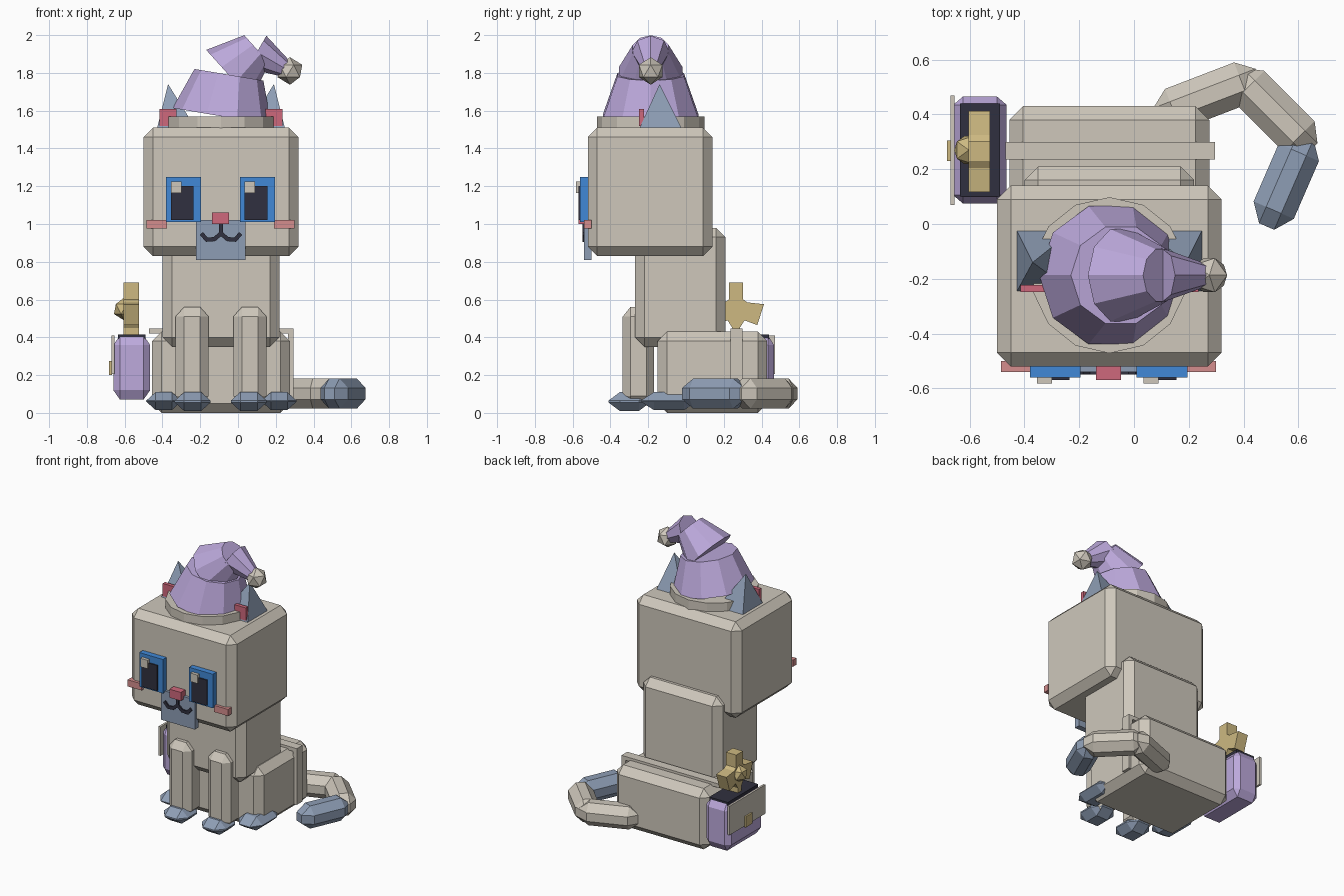
import bpy, bmesh, math
from mathutils import Vector, Matrix

if "Cube" in bpy.data.objects:
    bpy.data.objects.remove(bpy.data.objects["Cube"])


def material(name, rgb):
    m = bpy.data.materials.new(name)
    m.diffuse_color = (*rgb, 1)
    m.use_nodes = True
    m.node_tree.nodes["Principled BSDF"].inputs["Base Color"].default_value = m.diffuse_color
    return m


BEIGE = material("warm beige", (0.62, 0.575, 0.50))
PURPLE = material("lilac", (0.51, 0.40, 0.72))
SLATE = material("slate blue", (0.27, 0.34, 0.46))
ROSE = material("rose", (0.62, 0.14, 0.20))
BLUSH = material("blush", (0.66, 0.27, 0.27))
BLUE = material("eye blue", (0.053, 0.25, 0.68))
DARK = material("near black", (0.03, 0.03, 0.05))
GOLD = material("gold", (0.61, 0.485, 0.22))


def finish(bm, name, mat):
    bmesh.ops.recalc_face_normals(bm, faces=bm.faces)
    me = bpy.data.meshes.new(name)
    bm.to_mesh(me)
    bm.free()
    me.materials.append(mat)
    ob = bpy.data.objects.new(name, me)
    bpy.context.collection.objects.link(ob)
    return ob


def hull(name, mat, pts):
    bm = bmesh.new()
    for p in pts:
        bm.verts.new(p)
    bmesh.ops.remove_doubles(bm, verts=bm.verts, dist=1e-5)
    bmesh.ops.convex_hull(bm, input=bm.verts)
    bmesh.ops.dissolve_limit(bm, angle_limit=0.01, verts=bm.verts, edges=bm.edges)
    return finish(bm, name, mat)


def box(name, mat, x, y, z, bev=(0, 0, 0), turn=None):
    """Chamfered box from ranges; turn rotates it about its own centre."""
    c = Vector(((x[0] + x[1]) / 2, (y[0] + y[1]) / 2, (z[0] + z[1]) / 2))
    h = [(r[1] - r[0]) / 2 for r in (x, y, z)]
    pts = []
    for sx in (-1, 1):
        for sy in (-1, 1):
            for sz in (-1, 1):
                for k in range(3):
                    d = [h[i] - (0 if i == k else bev[i]) for i in range(3)]
                    p = Vector((sx * d[0], sy * d[1], sz * d[2]))
                    pts.append(c + (turn @ p if turn else p))
    return hull(name, mat, pts)


def taper(name, mat, p0, p1, r0, r1, sides):
    """Cone section running between two points."""
    p0, p1 = Vector(p0), Vector(p1)
    rot = (p1 - p0).to_track_quat('Z', 'Y').to_matrix().to_4x4()
    bm = bmesh.new()
    bmesh.ops.create_cone(bm, cap_ends=True, segments=sides, radius1=r0, radius2=r1,
                          depth=(p1 - p0).length,
                          matrix=Matrix.Translation((p0 + p1) / 2) @ rot)
    return finish(bm, name, mat)


MID = -0.09  # x of the body's centre line
B5 = (0.05, 0.05, 0.05)

# Body
box("head", BEIGE, (-0.50, 0.32), (-0.52, 0.14), (0.83, 1.51), B5)
box("torso", BEIGE, (-0.40, 0.22), (-0.27, 0.21), (0.35, 0.98), B5)
box("haunches", BEIGE, (-0.455, 0.275), (-0.15, 0.43), (0.0, 0.43), B5)

# Legs and paws
for side, leg, paw, hind in (("left", -0.243, -0.24, -0.393), ("right", 0.063, 0.057, 0.218)):
    box("front_leg_" + side, BEIGE, (leg - 0.088, leg + 0.088), (-0.335, -0.17),
        (0.04, 0.56), (0.045, 0.04, 0.05))
    box("front_paw_" + side, SLATE, (paw - 0.095, paw + 0.095), (-0.41, -0.19),
        (0.01, 0.11), (0.05, 0.06, 0.045))
    box("hind_paw_" + side, SLATE, (hind - 0.093, hind + 0.093), (-0.24, 0.06),
        (0.015, 0.11), (0.05, 0.07, 0.045))

# Tail: three chamfered segments (centre x, y, length, heading)
for i, (x, y, ln, ang, mat) in enumerate(((0.268, 0.467, 0.40, 21, BEIGE),
                                          (0.511, 0.411, 0.39, -45, BEIGE),
                                          (0.556, 0.156, 0.36, 66.5, SLATE))):
    box("tail_segment_%d" % (i + 1), mat, (x - ln / 2, x + ln / 2), (y - 0.08, y + 0.08),
        (0.022, 0.182), (0.065, 0.05, 0.05), Matrix.Rotation(math.radians(ang), 3, 'Z'))

# Strap over the haunches
box("strap_top", BEIGE, (-0.47, 0.295), (0.235, 0.30), (0.42, 0.447))
box("strap_side", BEIGE, (0.265, 0.295), (0.235, 0.30), (0.05, 0.43))

# Side bag with flap and clasp
box("bag", PURPLE, (-0.66, -0.465), (0.075, 0.465), (0.07, 0.41), (0.035, 0.03, 0.05))
box("bag_opening", DARK, (-0.635, -0.49), (0.10, 0.44), (0.39, 0.416))
box("bag_flap", BEIGE, (-0.67, -0.655), (0.07, 0.47), (0.205, 0.41))
box("bag_clasp", GOLD, (-0.682, -0.668), (0.23, 0.305), (0.20, 0.275))

# Gold toy poking out of the bag: mirrored outline, extruded
half = [(0.038, 0.69), (0.038, 0.60), (0.06, 0.585), (0.148, 0.575),
        (0.112, 0.465), (0.045, 0.49), (0.02, 0.45), (0.02, 0.40)]
outline = half + [(-a, b) for a, b in reversed(half)]
bm = bmesh.new()
face = bm.faces.new([bm.verts.new((-0.605, 0.265 + a, b)) for a, b in outline])
ext = bmesh.ops.extrude_face_region(bm, geom=[face])
bmesh.ops.translate(bm, vec=(0.08, 0, 0),
                    verts=[v for v in ext["geom"] if isinstance(v, bmesh.types.BMVert)])
finish(bm, "toy", GOLD)


def ball(name, mat, centre, radius):
    bm = bmesh.new()
    bmesh.ops.create_icosphere(bm, subdivisions=1, radius=radius,
                               matrix=Matrix.Translation(centre))
    finish(bm, name, mat)


ball("toy_knob", GOLD, (-0.603, 0.27, 0.55), 0.06)

# Eyes
for side, dx in (("left", 0), ("right", 0.39)):
    box("eye_" + side, BLUE, (-0.38 + dx, -0.195 + dx), (-0.56, -0.51), (1.01, 1.25))
    box("pupil_" + side, DARK, (-0.355 + dx, -0.235 + dx), (-0.569, -0.56), (1.02, 1.2))
    box("eye_glint_" + side, BEIGE, (-0.355 + dx, -0.30 + dx), (-0.583, -0.56), (1.165, 1.225))

# Cheeks, muzzle, nose
for side, x in (("left", -0.43), ("right", 0.245)):
    box("cheek_" + side, BLUSH, (x - 0.055, x + 0.055), (-0.54, -0.50), (0.975, 1.022))
box("muzzle", SLATE, (-0.223, 0.04), (-0.54, -0.50), (0.81, 1.02))
box("nose", ROSE, (-0.138, -0.048), (-0.57, -0.52), (1.0, 1.06))

# Mouth: short strokes
strokes = [((MID, 1.0), (MID, 0.945))]
for s in (-1, 1):
    path = [(0, 0.95), (0.035, 0.92), (0.075, 0.917), (0.10, 0.945)]
    path = [(MID + s * a, b) for a, b in path]
    strokes += list(zip(path, path[1:]))
for i, ((xa, za), (xb, zb)) in enumerate(strokes):
    ln = math.hypot(xb - xa, zb - za) / 2 + 0.006
    cx, cz = (xa + xb) / 2, (za + zb) / 2
    box("mouth_stroke_%d" % (i + 1), DARK, (cx - ln, cx + ln), (-0.549, -0.54),
        (cz - 0.011, cz + 0.011), turn=Matrix.Rotation(-math.atan2(zb - za, xb - xa), 3, 'Y'))

# Ears
for side, s in (("left", -1), ("right", 1)):
    base = [(MID + s * a, b, 1.50) for a in (0.34, 0.13) for b in (-0.25, -0.02)]
    hull("ear_" + side, SLATE, base + [(MID + s * 0.28, -0.14, 1.74)])
    xs = sorted((MID + s * 0.325, MID + s * 0.235))
    box("inner_ear_" + side, ROSE, xs, (-0.248, -0.222), (1.52, 1.61))

# Floppy hat: brim, three tapering sections, pompom
HY = -0.187
taper("hat_brim", BEIGE, (MID, HY, 1.495), (MID, HY, 1.57), 0.285, 0.285, 14)
taper("hat_lower", PURPLE, (-0.085, HY, 1.57), (-0.048, HY, 1.79), 0.265, 0.185, 10)
taper("hat_middle", PURPLE, (-0.05, HY, 1.79), (0.10, HY, 1.925), 0.177, 0.10, 10)
taper("hat_tip", PURPLE, (0.10, HY, 1.91), (0.255, HY, 1.82), 0.10, 0.045, 8)
ball("pompom", BEIGE, (0.275, HY, 1.81), 0.073)
